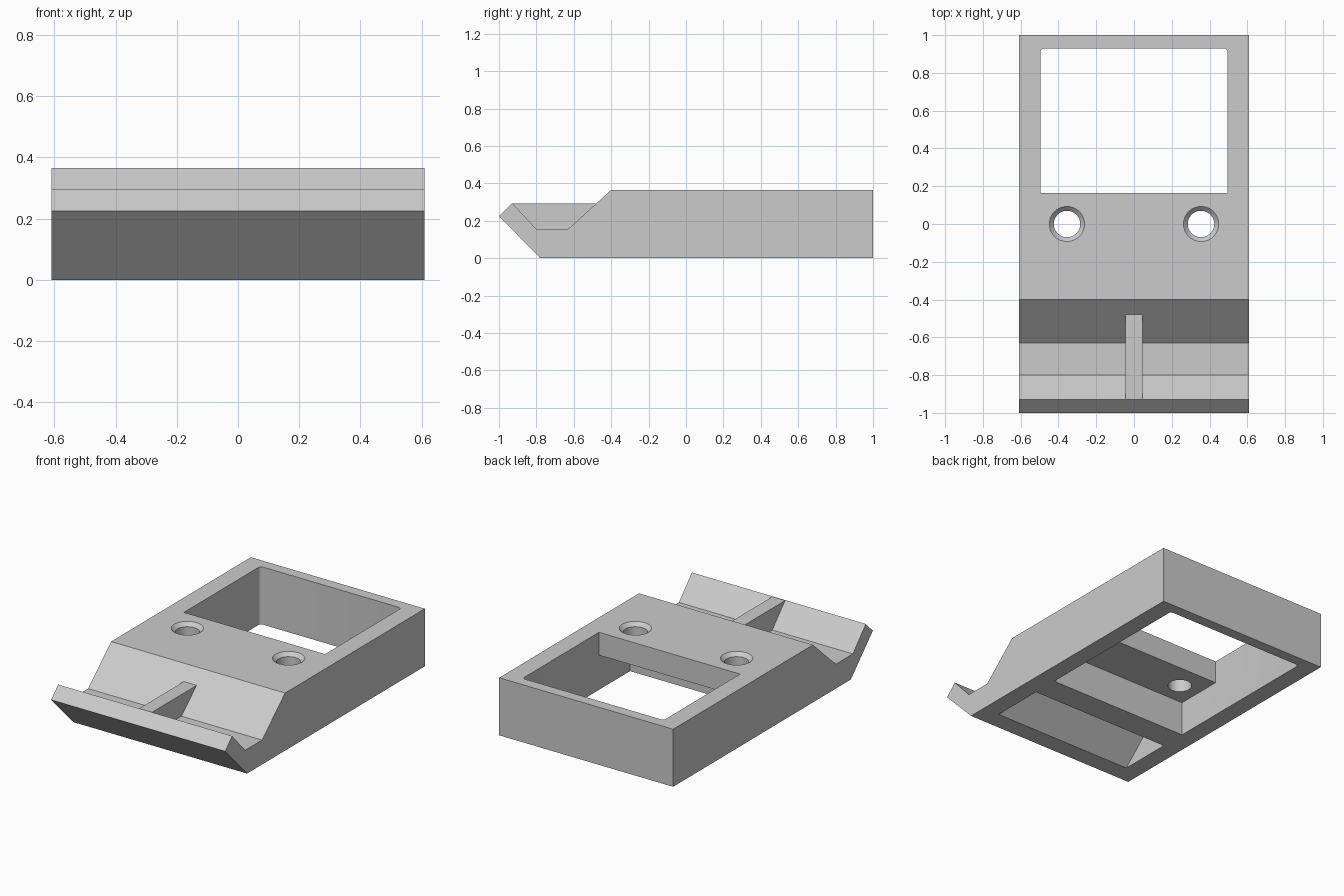
import bpy, bmesh
from mathutils import Matrix

default = bpy.data.objects.get("Cube")
if default:
    bpy.data.objects.remove(default, do_unlink=True)

grey = bpy.data.materials.new("light grey")
grey.use_nodes = True
grey.diffuse_color = (0.6, 0.6, 0.6, 1)
grey.node_tree.nodes["Principled BSDF"].inputs["Base Color"].default_value = (0.6, 0.6, 0.6, 1)


def add_object(name, bm):
    bmesh.ops.recalc_face_normals(bm, faces=bm.faces)
    mesh = bpy.data.meshes.new(name)
    bm.to_mesh(mesh)
    bm.free()
    mesh.materials.append(grey)
    obj = bpy.data.objects.new(name, mesh)
    bpy.context.collection.objects.link(obj)
    return obj


def prism(name, outline, half_width, round_y=None):
    """Extrude a (y, z) outline across x; optionally round upright edges at round_y."""
    bm = bmesh.new()
    face = bm.faces.new([bm.verts.new((-half_width, y, z)) for y, z in outline])
    new = bmesh.ops.extrude_face_region(bm, geom=[face])["geom"]
    moved = [v for v in new if isinstance(v, bmesh.types.BMVert)]
    bmesh.ops.translate(bm, verts=moved, vec=(2 * half_width, 0, 0))
    if round_y is not None:
        upright = [e for e in bm.edges
                   if all(abs(v.co.y - round_y) < 1e-4 for v in e.verts)
                   and abs(e.verts[0].co.z - e.verts[1].co.z) > 0.01]
        bmesh.ops.bevel(bm, geom=upright, offset=0.02, segments=5,
                        profile=0.5, affect='EDGES')
    return add_object(name, bm)


def taper(name, x, z_low, z_high, r_low, r_high):
    bm = bmesh.new()
    bmesh.ops.create_cone(bm, cap_ends=True, segments=48, radius1=r_low, radius2=r_high,
                          depth=z_high - z_low,
                          matrix=Matrix.Translation((x, 0, (z_low + z_high) / 2)))
    return add_object(name, bm)


def combine(target, tool, operation):
    mod = target.modifiers.new(tool.name, 'BOOLEAN')
    mod.operation = operation
    mod.solver = 'EXACT'
    mod.object = tool
    bpy.context.view_layer.objects.active = target
    bpy.ops.object.modifier_apply(modifier=mod.name)
    bpy.data.objects.remove(tool, do_unlink=True)


TOP, CEILING, INNER = 0.365, 0.22, 0.495

# Body with sloped front, channel and raised lip
body = prism("bracket_body", [(-0.78, 0), (1, 0), (1, TOP), (-0.4, TOP), (-0.63, 0.155),
                              (-0.8, 0.155), (-0.93, 0.295), (-1, 0.225)], 0.61)

# Stiffening rib across the channel, sunk slightly into the body
rib = prism("channel_rib", [(-0.93, 0.293), (-0.47, 0.293), (-0.61, 0.13), (-0.8, 0.13)], 0.045)
combine(body, rib, 'UNION')

# Rear window, running on as a recess under the screw plate
window = prism("window_cutter", [(-0.146, -0.1), (0.93, -0.1), (0.93, 0.5), (0.165, 0.5),
                                 (0.165, CEILING), (-0.146, CEILING)], INNER, round_y=0.93)
combine(body, window, 'DIFFERENCE')

# Wedge-shaped recess under the front slope
wedge = prism("wedge_cutter", [(-0.77, -0.1), (-0.315, -0.1), (-0.315, CEILING),
                               (-0.42, CEILING)], INNER)
combine(body, wedge, 'DIFFERENCE')

# Countersunk screw holes
for x in (-0.355, 0.355):
    combine(body, taper("hole_cutter", x, 0.1, 0.5, 0.07, 0.07), 'DIFFERENCE')
    combine(body, taper("countersink_cutter", x, TOP - 0.043, TOP + 0.02, 0.05, 0.113),
            'DIFFERENCE')

# Smooth the round holes while keeping flat faces crisp
bpy.ops.object.select_all(action='DESELECT')
body.select_set(True)
bpy.context.view_layer.objects.active = body
bpy.ops.object.shade_smooth_by_angle(angle=0.5)
